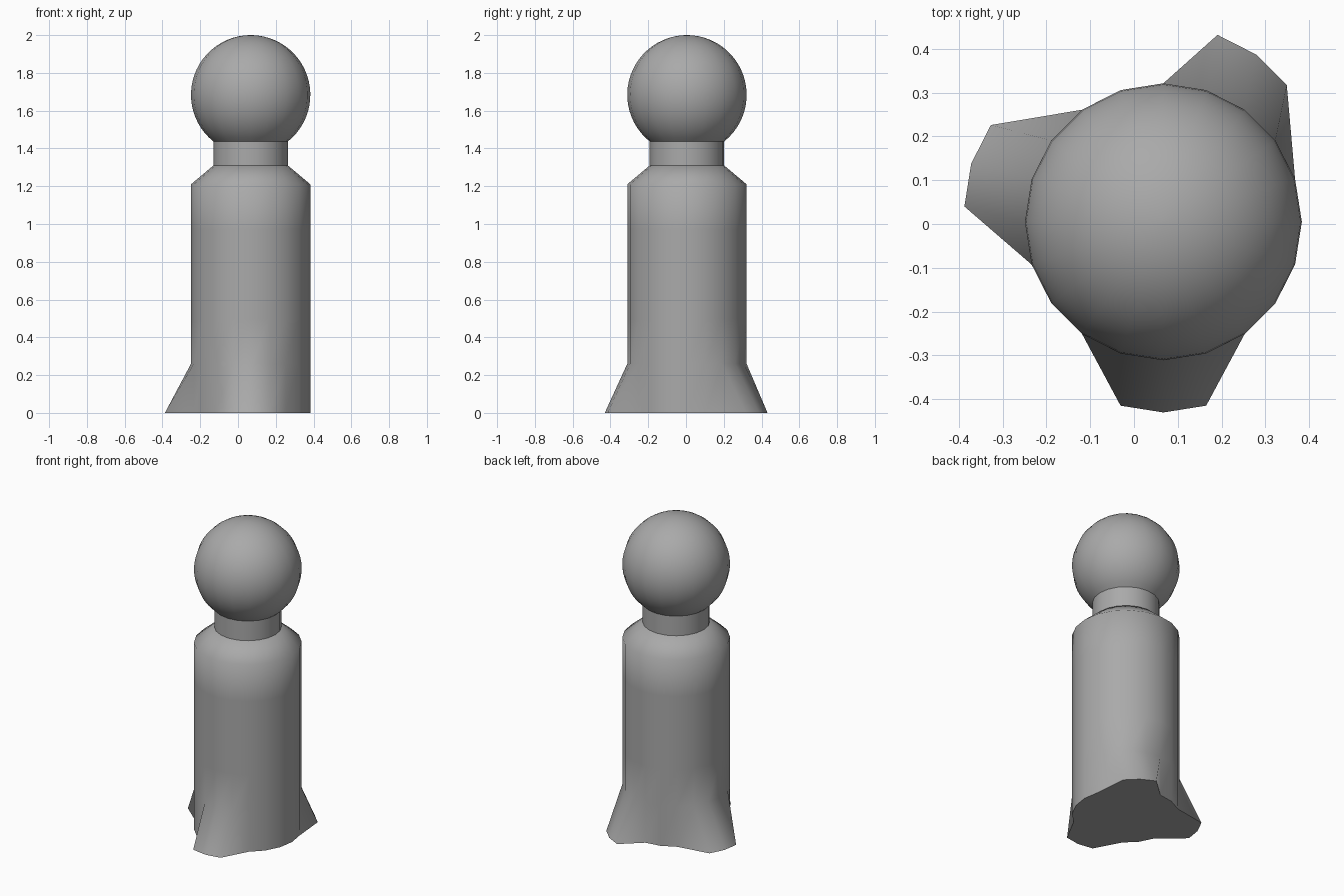
import bpy
import bmesh
from math import sin, cos, pi, radians, sqrt, acos
from mathutils import Vector

if "Cube" in bpy.data.objects:
    bpy.data.objects.remove(bpy.data.objects["Cube"], do_unlink=True)

SIDES = 20
CX, CY = 0.067, 0.005
R, NECK_R = 0.316, 0.197
HEAD_Z = 2 - R

grey = bpy.data.materials.new("plain grey")
grey.use_nodes = True
grey.diffuse_color = (0.4, 0.4, 0.4, 1)
grey.node_tree.nodes["Principled BSDF"].inputs["Base Color"].default_value = grey.diffuse_color


def lathe(name, profile, angle, caps=(True, True), edit=None):
    """Revolve (radius, height) pairs; edit may move the ring vertices."""
    bm = bmesh.new()
    rings = [[bm.verts.new((CX + r * cos(2 * pi * i / SIDES),
                            CY + r * sin(2 * pi * i / SIDES), z))
              for i in range(SIDES)] for r, z in profile]
    for a, b in zip(rings, rings[1:]):
        for i in range(SIDES):
            j = (i + 1) % SIDES
            bm.faces.new((a[i], a[j], b[j], b[i]))
    if caps[0]:
        bm.faces.new(rings[0][::-1])
    if caps[1]:
        bm.faces.new(rings[-1])
    if edit:
        edit(rings)
    mesh = bpy.data.meshes.new(name)
    bm.to_mesh(mesh)
    bm.free()
    mesh.materials.append(grey)
    obj = bpy.data.objects.new(name, mesh)
    bpy.context.collection.objects.link(obj)
    bpy.ops.object.select_all(action="DESELECT")
    obj.select_set(True)
    bpy.context.view_layer.objects.active = obj
    bpy.ops.object.shade_smooth_by_angle(angle=radians(angle))
    return obj


# Three feet: groups of three bottom vertices pulled outward
def pull_feet(rings):
    feet = {3: (0.026, 0.126), 9: (-0.138, 0.035), 15: (0, -0.119)}
    for middle, (dx, dy) in feet.items():
        for i in (middle - 1, middle, middle + 1):
            rings[0][i].co += Vector((dx, dy, 0))


# Body: evenly ringed column with a sloped shoulder
low, high = 0.26, 1.21
column = [(R, 0)] + [(R, low + (high - low) * k / 4) for k in range(5)]
lathe("body", column + [(NECK_R, 1.31)], 55, edit=pull_feet)

# Neck
neck_top = HEAD_Z - sqrt(R * R - NECK_R * NECK_R)
lathe("neck", [(NECK_R, 1.31), (NECK_R, neck_top)], 40)

# Head: ball sitting on the neck
start = pi - acos((HEAD_Z - neck_top) / R)
arc = [start * (1 - k / 24) for k in range(24)] + [0.02]
lathe("head", [(R * sin(t), HEAD_Z + R * cos(t)) for t in arc], 40)
